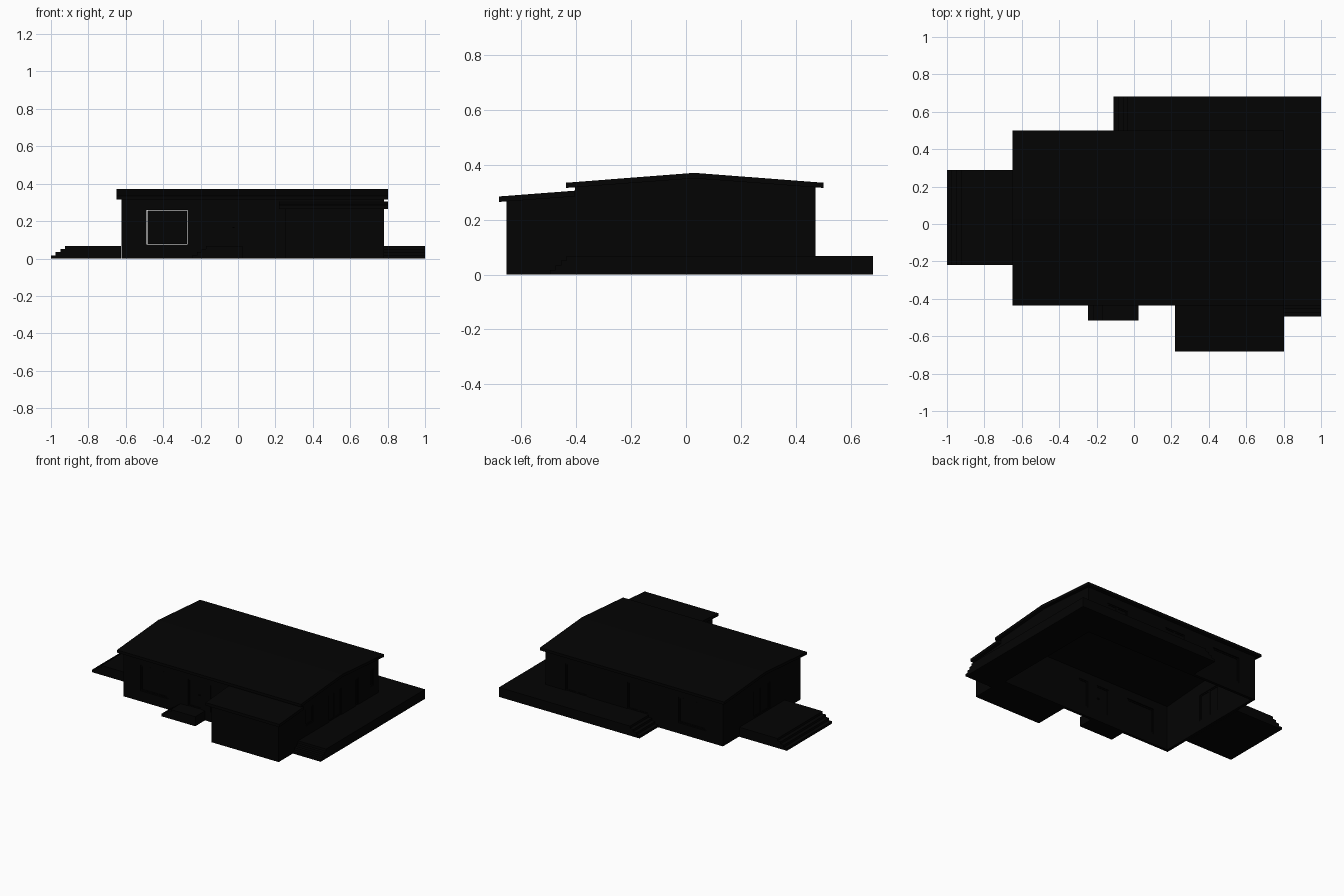
import bpy

cube = bpy.data.objects.get("Cube")
if cube:
    bpy.data.objects.remove(cube, do_unlink=True)

BLACK = (0.001, 0.001, 0.001, 1)
black = bpy.data.materials.new("soft black")
black.use_nodes = True
black.diffuse_color = BLACK
shader = black.node_tree.nodes["Principled BSDF"]
shader.inputs["Base Color"].default_value = BLACK
shader.inputs["Roughness"].default_value = 0.9


def extrude_x(name, profile, x0, x1):
    """Solid with a (y, z) profile running from x0 to x1."""
    n = len(profile)
    verts = [(x, y, z) for x in (x0, x1) for y, z in profile]
    faces = [tuple(reversed(range(n))), tuple(range(n, 2 * n))]
    faces += [(i, (i + 1) % n, n + (i + 1) % n, n + i) for i in range(n)]
    mesh = bpy.data.meshes.new(name)
    mesh.from_pydata(verts, [], faces)
    mesh.materials.append(black)
    obj = bpy.data.objects.new(name, mesh)
    bpy.context.collection.objects.link(obj)
    return obj


def box(name, x0, x1, y0, y1, z0, z1):
    return extrude_x(name, [(y0, z0), (y1, z0), (y1, z1), (y0, z1)], x0, x1)


def carve(obj, cutter):
    """Subtract a cutter from an object and discard the cutter."""
    mod = obj.modifiers.new("carve", "BOOLEAN")
    mod.operation = "DIFFERENCE"
    mod.solver = "EXACT"
    mod.object = cutter
    graph = bpy.context.evaluated_depsgraph_get()
    mesh = bpy.data.meshes.new_from_object(obj.evaluated_get(graph))
    obj.modifiers.clear()
    obj.data = mesh
    bpy.data.objects.remove(cutter, do_unlink=True)


DECK = 0.068
STEP = 0.025
RISE = DECK / 4


def stepped_deck(name, x0, x1, y0, y1, side):
    """Deck whose outer edge on one side drops in four treads."""
    for i in range(4):
        inset = i * STEP
        label = name if i == 3 else f"{name}_step_{i + 1}"
        ax = x0 + inset if side == "x" else x0
        ay = y0 + inset * 0.8 if side == "y" else y0
        box(label, ax, x1, ay, y1, i * RISE, (i + 1) * RISE)


# House walls with gable ends, open below and up to the roof
FRONT, BACK, RIGHT, LEFT = -0.405, 0.472, -0.622, 0.78
RIDGE, WALL = 0.03, 0.02
house = extrude_x("house_walls", [(FRONT, 0), (BACK, 0), (BACK, 0.32),
                                  (RIDGE, 0.355), (FRONT, 0.32)], RIGHT, LEFT)
carve(house, box("room_cutter", RIGHT + WALL, LEFT - WALL,
                 FRONT + WALL, BACK - WALL, -0.1, 0.5))

# Main roof, a shallow folded slab
extrude_x("main_roof", [(-0.437, 0.316), (RIDGE, 0.351), (0.501, 0.316),
                        (0.501, 0.335), (RIDGE, 0.371), (-0.437, 0.335)], -0.65, 0.803)

# Front wing and its lean-to roof
extrude_x("wing_walls", [(-0.655, 0), (FRONT, 0), (FRONT, 0.287), (-0.655, 0.268)],
          0.25, LEFT)
extrude_x("wing_roof", [(-0.681, 0.265), (FRONT, 0.285), (FRONT, 0.306), (-0.681, 0.285)],
          0.22, 0.803)

# Decks and stoop
stepped_deck("back_deck", -0.11, 1.0, BACK, 0.682, "x")
stepped_deck("left_deck", LEFT, 1.0, -0.495, BACK, "y")
stepped_deck("right_deck", -1.0, RIGHT - 0.004, -0.22, 0.29, "x")
stepped_deck("front_stoop", -0.245, 0.023, -0.515, FRONT, "x")


def opening(name, wall, a0, a1, z0, z1, leaves=1, gap=0.0):
    """Cut a hole in a wall and hang framed leaves in it; a runs along the wall."""
    face, inward = {"front": (FRONT, 1), "back": (BACK, -1),
                    "left": (LEFT, -1), "right": (RIGHT, 1)}[wall]

    def slab(part, p, q, low, high, near, far):
        d0, d1 = sorted((face + inward * near, face + inward * far))
        if wall in ("front", "back"):
            return box(part, p, q, d0, d1, low, high)
        return box(part, d0, d1, p, q, low, high)

    carve(house, slab("opening_cutter", a0, a1, z0, z1, -0.02, WALL + 0.01))
    w = 0.008
    width = (a1 - a0 - 2 * gap) / leaves
    low, high = z0 + gap, z1 - gap
    for i in range(leaves):
        p = a0 + gap + i * width
        q = p + width
        label = f"{name}_{i + 1}"
        slab(f"{label}_pane", p + w, q - w, low + w, high - w, 0.009, 0.012)
        for side, bar in (("lower", (p, q, low, low + w)),
                          ("upper", (p, q, high - w, high)),
                          ("start", (p, p + w, low + w, high - w)),
                          ("end", (q - w, q, low + w, high - w))):
            slab(f"{label}_{side}_rail", *bar, 0.005, 0.016)


# Doors and windows
TOP = 0.26
for side in ("front", "back"):
    opening(f"{side}_window", side, -0.488, -0.27, 0.075, TOP, 1, 0.003)
opening("front_door", "front", -0.11, -0.01, DECK, TOP)
opening("front_side_window", "front", 0.065, 0.14, DECK, TOP)
opening("left_window", "left", -0.345, -0.265, 0.14, TOP)
opening("left_sliding_door", "left", -0.09, 0.055, DECK, TOP, 2)
opening("left_door", "left", 0.21, 0.245, DECK, TOP)
opening("left_side_window", "left", 0.38, 0.415, 0.14, TOP)
opening("back_sliding_door", "back", 0.45, 0.62, DECK, TOP, 2)
opening("back_door", "back", -0.03, 0.13, DECK, TOP, 2)
opening("right_door", "right", -0.06, 0.12, DECK, TOP, 2)

# Door handle reaching through the front door
box("door_handle", -0.03, -0.015, FRONT, FRONT + 0.025, 0.162, 0.168)
